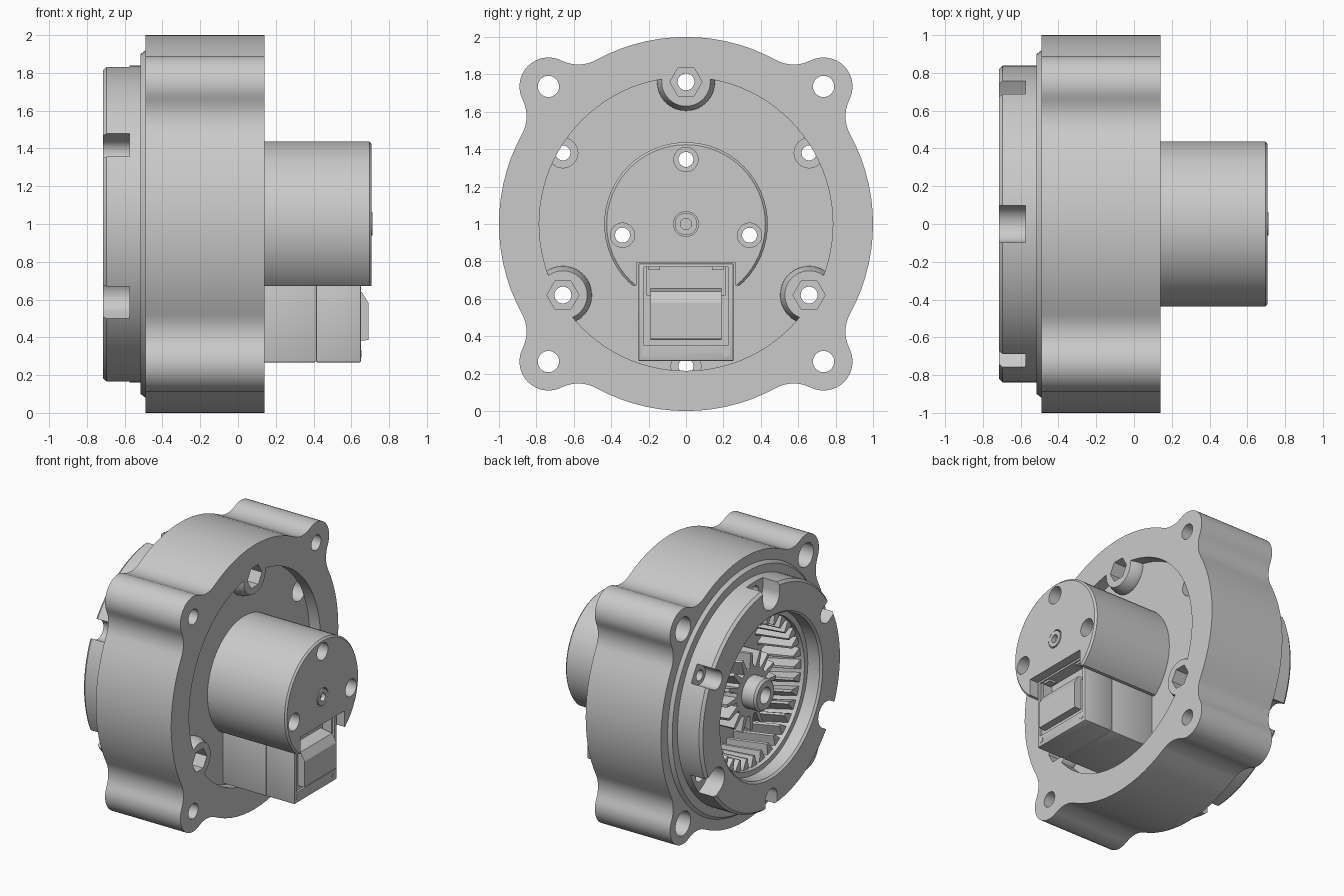
import bpy, bmesh, math
from math import sin, cos, pi, radians
from mathutils import Vector

if "Cube" in bpy.data.objects:
    bpy.data.objects.remove(bpy.data.objects["Cube"], do_unlink=True)

metal = bpy.data.materials.new("light grey metal")
grey = (0.59, 0.59, 0.59, 1)
metal.diffuse_color = grey
metal.use_nodes = True
metal.node_tree.nodes["Principled BSDF"].inputs["Base Color"].default_value = grey


def finish(name, bm):
    bmesh.ops.recalc_face_normals(bm, faces=bm.faces)
    mesh = bpy.data.meshes.new(name)
    bm.to_mesh(mesh)
    bm.free()
    mesh.materials.append(metal)
    ob = bpy.data.objects.new(name, mesh)
    bpy.context.collection.objects.link(ob)
    return ob


def lathe(name, profile, y=0, z=1, n=64):
    """Solid of revolution about an axis along x; profile is closed (x, radius)."""
    bm = bmesh.new()
    rows = []
    for x, r in profile:
        if r == 0:
            rows.append([bm.verts.new((x, y, z))] * n)
        else:
            rows.append([bm.verts.new((x, y + r * cos(2 * pi * i / n), z + r * sin(2 * pi * i / n)))
                         for i in range(n)])
    for a, b in zip(rows, rows[1:] + rows[:1]):
        for i in range(n):
            j = (i + 1) % n
            corners = list(dict.fromkeys((a[i], a[j], b[j], b[i])))
            if len(corners) > 2:
                bm.faces.new(corners)
    return finish(name, bm)


def cyl(name, y, z, r, x0, x1, n=32):
    return lathe(name, [(x0, 0), (x0, r), (x1, r), (x1, 0)], y, z, n)


def prism(name, pts, step):
    """Extrude a planar outline along the step vector."""
    bm = bmesh.new()
    face = bm.faces.new([bm.verts.new(p) for p in pts])
    ext = bmesh.ops.extrude_face_region(bm, geom=[face])["geom"]
    bmesh.ops.translate(bm, vec=step, verts=[v for v in ext if isinstance(v, bmesh.types.BMVert)])
    return finish(name, bm)


def box(name, x0, x1, y0, y1, z0, z1, bevel=0):
    ob = prism(name, [(x0, y0, z0), (x0, y1, z0), (x0, y1, z1), (x0, y0, z1)], (x1 - x0, 0, 0))
    if bevel:
        mod = ob.modifiers.new("bevel", "BEVEL")
        mod.width, mod.segments = bevel, 2
        apply(ob, mod)
    return ob


def apply(ob, mod):
    bpy.context.view_layer.objects.active = ob
    bpy.ops.object.modifier_apply(modifier=mod.name)


def cut(targets, cutter):
    for ob in targets:
        mod = ob.modifiers.new("cut", "BOOLEAN")
        mod.operation, mod.solver, mod.object = "DIFFERENCE", "EXACT", cutter
        apply(ob, mod)
    bpy.data.objects.remove(cutter, do_unlink=True)


def polar(r, deg):
    return r * cos(radians(deg)), 1 + r * sin(radians(deg))


# Housing outline: round body, four ears, concave blends
EAR, EAR_R, BLEND, BACK, FACE = 1.04, 0.155, 0.2, -0.49, 0.14
FLOOR, CAVITY = 0.05, -0.27
swing = math.acos((EAR**2 + (1 + BLEND)**2 - (EAR_R + BLEND)**2) / (2 * EAR * (1 + BLEND)))
outline = []


def arc(c, r, a0, a1, n):
    outline.extend(c + Vector((cos(a), sin(a))) * r for a in [a0 + (a1 - a0) * i / n for i in range(n)])


for k in range(4):
    mid = pi / 4 + k * pi / 2
    ear = Vector((cos(mid), sin(mid))) * EAR
    f0, f1 = [Vector((cos(a), sin(a))) * (1 + BLEND) for a in (mid - swing, mid + swing)]
    t0 = math.atan2(*(ear - f0).yx)
    t1 = math.atan2(*(f1 - ear).yx)
    back0 = mid - swing + pi
    arc(f0, BLEND, back0, back0 + (t0 - back0 + pi) % (2 * pi) - pi, 8)
    arc(ear, EAR_R, t0 + pi, t0 + pi + (t1 - t0 - pi) % (2 * pi), 16)
    end = mid + swing + pi
    start = t1 + pi
    arc(f1, BLEND, start, start + (end - start + pi) % (2 * pi) - pi, 8)
    arc(Vector((0, 0)), 1, mid + swing, mid + pi / 2 - swing, 14)
housing = prism("housing", [(BACK, p.x, p.y + 1) for p in outline], (FACE - BACK, 0, 0))

# Rear locating ring with stepped opening
rear_ring = lathe("rear_ring", [
    (-0.715, 0.615), (-0.715, 0.82), (-0.695, 0.838), (-0.515, 0.838), (-0.515, 0.9),
    (BACK, 0.92), (BACK, 0.56), (-0.6, 0.56), (-0.6, 0.6), (-0.7, 0.6)], n=96)
shell = [housing, rear_ring]

# Gear cavity and front recess with three bosses left standing
cut([housing], cyl("cavity", 0, 1, 0.56, -0.6, CAVITY, 96))
recess = cyl("recess", 0, 1, 0.785, FLOOR, 0.3, 96)
for a in (90, 210, 330):
    cut([recess], lathe("boss", [(0, 0), (0, 0.155), (0.08, 0.155), (FACE, 0.13), (0.4, 0.13), (0.4, 0)],
                        *polar(0.76, a), 40))
cut([housing], recess)

# Ear holes, counterbored at the rear
for a in (45, 135, 225, 315):
    y, z = polar(EAR, a)
    cut([housing], cyl("ear_hole", y, z, 0.057, -1, 1))
    cut([housing], cyl("ear_bore", y, z, 0.09, -1, -0.3))

# Six bolt holes with radial slots at the rear; hex pockets or floor bores at the front
for i in range(6):
    a = 30 + 60 * i
    big = i % 2 == 1
    y, z = polar(0.76, a)
    w = 0.098 if big else 0.07
    if big:
        cut(shell, cyl("bolt_hole", y, z, 0.045, -1, 1))
        cut([housing], cyl("hex_pocket", y, z, 0.086, -0.05, 1, 6))
    else:
        cut(shell, cyl("bolt_hole", y, z, 0.04, -1, FLOOR))
        cut([housing], cyl("bolt_bore", y, z, 0.08, -0.05, FLOOR + 0.002))
    d = Vector((0, cos(radians(a)), sin(radians(a))))
    s = Vector((0, -d.z, d.y)) * w
    c = Vector((-0.8, y, z))
    round_end = [c + s * cos(t * pi / 12) - d * w * sin(t * pi / 12) for t in range(13)]
    cut([rear_ring], prism("slot", round_end + [c - s + d * 0.3, c + s + d * 0.3], (0.225, 0, 0)))


# Gear teeth, slightly twisted along their length
def teeth(name, n, root, tip, x0, x1, twist):
    bm = bmesh.new()
    for i in range(n):
        ends = []
        for x, turn in ((x0, 0), (x1, twist)):
            a = 2 * pi * i / n + turn
            ring = []
            for r, h in ((root, -0.36), (tip, -0.1), (tip, 0.1), (root, 0.36)):
                b = a + h * 2 * pi / n
                ring.append(bm.verts.new((x, r * cos(b), 1 + r * sin(b))))
            ends.append(ring)
        bm.faces.new(ends[0])
        bm.faces.new(ends[1])
        for j in range(4):
            k = (j + 1) % 4
            bm.faces.new((ends[0][j], ends[0][k], ends[1][k], ends[1][j]))
    return finish(name, bm)


parts = [teeth("ring_gear_teeth", 36, 0.565, 0.48, -0.57, CAVITY, 0.12),
         teeth("sun_gear_teeth", 16, 0.16, 0.29, -0.55, CAVITY, -0.2),
         cyl("sun_gear", 0, 1, 0.18, -0.55, CAVITY + 0.01)]
parts.append(lathe("sun_hub", [(-0.4, 0), (-0.4, 0.12), (-0.65, 0.12), (-0.665, 0.105),
                               (-0.665, 0.06), (-0.57, 0.06), (-0.57, 0)], n=32))

# Motor can, open underneath for the connector
motor = lathe("motor_can", [(0, 0), (0, 0.437), (0.695, 0.437), (0.708, 0.424), (0.708, 0)])
cut([motor], box("can_gap", -0.1, 1, -0.265, 0.265, 0.4, 0.795))
cut([motor], box("can_base", -0.1, 1, -0.6, 0.6, 0.4, 0.672))
for a in (90, 190, 350):
    y, z = polar(0.345, a)
    cut([housing, motor], cyl("motor_hole", y, z, 0.04, -1, 1))
    cut([motor], cyl("motor_bore", y, z, 0.065, 0.3, 1))

# Shaft end seated in a socket of the can
cut([motor], cyl("shaft_socket", 0, 1, 0.067, 0.67, 1))
parts.append(lathe("shaft_end", [(0.65, 0), (0.65, 0.06), (0.712, 0.06), (0.712, 0.03),
                                 (0.68, 0.03), (0.68, 0)], n=32))

# Connector: base block, cap with recess, wedge plug, clips and screws
parts.append(box("connector_base", 0.02, 0.411, -0.253, 0.253, 0.267, 0.787, 0.006))
cap = box("connector_cap", 0.412, 0.652, -0.255, 0.255, 0.267, 0.79, 0.01)
cut([cap], box("cap_slot", 0.56, 1, -0.21, 0.21, 0.62, 0.77))
cut([cap], box("cap_recess", 0.635, 1, -0.225, 0.225, 0.35, 0.77))
parts += [cap, prism("connector_plug", [(0.56, -0.19, 0.38), (0.69, -0.19, 0.385),
                                        (0.692, -0.19, 0.58), (0.655, -0.19, 0.64), (0.56, -0.19, 0.655)],
                     (0, 0.38, 0))]
for side in (-1, 1):
    parts.append(box("connector_clip", 0.58, 0.64, side * 0.17 - 0.03, side * 0.17 + 0.03, 0.755, 0.775))
    parts.append(cyl("connector_screw", side * 0.215, 0.312, 0.02, 0.6, 0.655, 16))

# Smooth curved surfaces, keep hard edges
bpy.ops.object.select_all(action="DESELECT")
for ob in shell + parts + [motor]:
    ob.select_set(True)
bpy.context.view_layer.objects.active = housing
bpy.ops.object.shade_smooth_by_angle(angle=radians(30))
